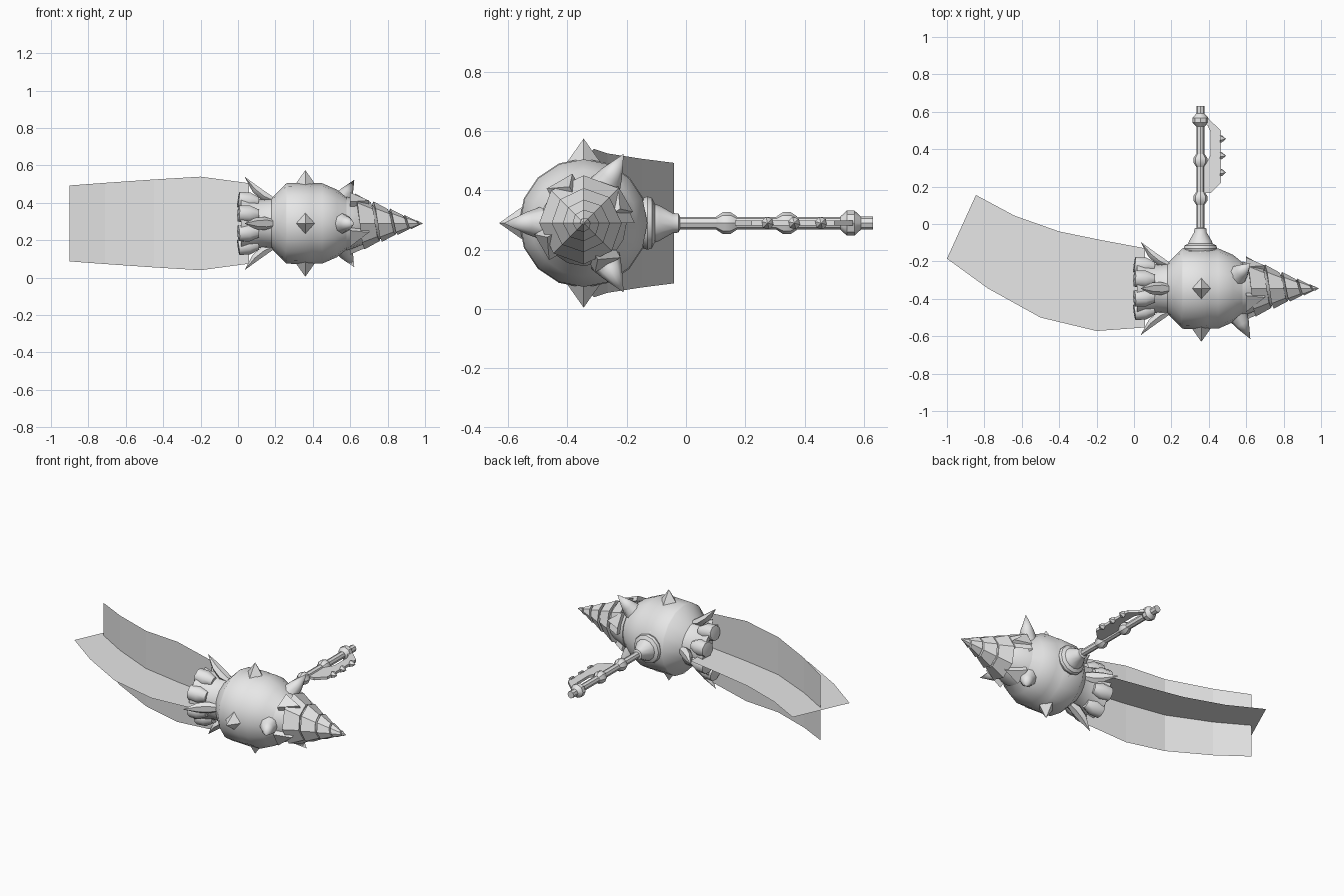
import bpy, bmesh, math
from mathutils import Vector

if "Cube" in bpy.data.objects:
    bpy.data.objects.remove(bpy.data.objects["Cube"])

AX = Vector((0, -0.345, 0.29))      # point on the head's long axis
grey = bpy.data.materials.new("steel_grey")
grey.diffuse_color = (0.8, 0.8, 0.8, 1)
grey.use_nodes = True
grey.node_tree.nodes["Principled BSDF"].inputs["Base Color"].default_value = grey.diffuse_color


def finish(name, verts, faces, smooth=None):
    me = bpy.data.meshes.new(name)
    me.from_pydata(verts, [], faces)
    bm = bmesh.new()
    bm.from_mesh(me)
    bmesh.ops.remove_doubles(bm, verts=bm.verts, dist=1e-5)
    bmesh.ops.recalc_face_normals(bm, faces=bm.faces)
    bm.to_mesh(me)
    bm.free()
    ob = bpy.data.objects.new(name, me)
    bpy.context.collection.objects.link(ob)
    me.materials.append(grey)
    if smooth:
        bpy.ops.object.select_all(action='DESELECT')
        ob.select_set(True)
        bpy.context.view_layer.objects.active = ob
        bpy.ops.object.shade_smooth_by_angle(angle=math.radians(smooth))
    return ob


def lathe(name, origin, axis, profile, sides=16, smooth=35, turn=0.0):
    """Revolve (distance along axis, radius) pairs about an axis."""
    origin, axis = Vector(origin), Vector(axis).normalized()
    u = axis.orthogonal().normalized()
    if abs(axis.x) < 0.99 and abs(axis.x) > 0 or axis.x == 0:
        u = axis.cross(Vector((1, 0, 0))).normalized()
    v = axis.cross(u)
    verts, faces = [], []
    for d, r in profile:
        for i in range(sides):
            a = 2 * math.pi * (i + turn) / sides
            verts.append(origin + axis * d + (u * math.cos(a) + v * math.sin(a)) * r)
    for j in range(len(profile) - 1):
        for i in range(sides):
            k = (i + 1) % sides
            faces.append((j * sides + i, j * sides + k, (j + 1) * sides + k, (j + 1) * sides + i))
    n = (len(profile) - 1) * sides
    if profile[0][1] > 0.001:
        faces.append(tuple(range(sides)))
    if profile[-1][1] > 0.001:
        faces.append(tuple(range(n, n + sides)))
    return finish(name, verts, faces, smooth)


def radial(deg):
    """Outward direction around the head; 0 is +y, 90 is +z."""
    a = math.radians(deg)
    return Vector((0, math.cos(a), math.sin(a)))


def spike(name, base, tip, r, sides=8):
    base, tip = Vector(base), Vector(tip)
    h = (tip - base).length
    return lathe(name, base, tip - base, [(0, r), (h * .45, r * .62), (h, 0.0)], sides, 50)


# Round head with its rear neck and seam ridges
lathe("head", AX, (1, 0, 0), [(.17, .125), (.185, .14), (.255, .212), (.262, .215), (.385, .218),
      (.39, .215), (.45, .215), (.53, .18), (.585, .135), (.62, .12)], 16)
lathe("neck", AX, (1, 0, 0), [(.19, .135), (.12, .13), (.05, .15), (.015, .16), (.015, .13),
      (.06, .11)], 16)

# Diamond spikes on the equator
for i, deg in enumerate((90, 180, 270)):
    d = radial(deg)
    lathe(f"equator_spike_{i}", AX + Vector((.36, 0, 0)) + d * .2, d, [(0, .06), (.085, 0)], 4, None)

# Forward-leaning spikes around the drill base
for i, deg in enumerate((60, 180, 300)):
    d = radial(deg)
    spike(f"front_spike_{i}", AX + Vector((.545, 0, 0)) + d * .125,
          AX + Vector((.622, 0, 0)) + d * .27, .062)

# Rear claws: curved, swept backward and outward
for i in range(4):
    d = radial(i * 90)
    t = d.cross(Vector((1, 0, 0)))
    path = [(.185, .125, .022), (.14, .145, .036), (.09, .185, .03), (.035, .25, .0)]
    verts, faces = [], []
    for x, r, w in path:
        c = AX + Vector((x, 0, 0)) + d * r
        out = Vector((.55, 0, 0)) + d * .8
        for k in range(6):
            a = k * math.pi / 3
            verts.append(c + t * w * math.cos(a) + out * w * .8 * math.sin(a))
    for j in range(3):
        for k in range(6):
            m = (k + 1) % 6
            faces.append((j * 6 + k, j * 6 + m, j * 6 + 6 + m, j * 6 + 6 + k))
    faces.append(tuple(range(6)))
    finish(f"rear_claw_{i}", verts, faces, 50)

# Rounded exhaust pads between and under the claws
for i in range(8):
    d = radial(i * 45 + 22.5)
    lathe(f"exhaust_pad_{i}", AX + d * .138, Vector((1, 0, 0)) - d * .15,
          [(0, .03), (.003, .046), (.06, .05), (.11, .03)], 8, 50)

# Drill: core cone plus an overlapping spiral band
lathe("drill_core", AX, (1, 0, 0), [(.58, .145), (.99, 0)], 16)
STEPS, TURNS = 8, 5
verts, faces = [], []
N = STEPS * TURNS


def drill_x(s):
    return .6 + .385 * (1 - (1 - max(0, min(1, s))) ** 1.35)


for k in range(N + 1):
    s = k / N
    x0, x1 = drill_x(s), drill_x(s + .85 / TURNS)
    d = radial(k * 360 / STEPS)
    r0 = .17 * (.99 - x0) / .39 + .002
    r1 = .158 * (.99 - x1) / .39
    for x, r in ((x0, r0 * .8), (x0, r0), (x1, r1), (x1, r1 * .85)):
        verts.append(AX + Vector((x, 0, 0)) + d * r)
for k in range(N):
    for j in range(3):
        a = k * 4 + j
        faces.append((a, a + 1, a + 5, a + 4))
finish("drill_spiral", verts, faces, 30)

# Torn leading blades at the drill base
for i, deg in enumerate((30, 120, 210, 300)):
    d = radial(deg)
    t = d.cross(Vector((1, 0, 0)))
    p = AX + Vector((.6, 0, 0)) + d * .163
    q = AX + Vector((.7, 0, 0)) + d * .13
    verts = [p - t * .05, p + t * .05, q + t * .02, p - t * .05 - d * .03, p + t * .05 - d * .03, q + t * .02 - d * .03]
    finish(f"drill_blade_{i}", verts, [(0, 1, 2), (3, 5, 4), (0, 3, 4, 1), (1, 4, 5, 2), (2, 5, 3, 0)])

# Handle socket and shaft
H = (.355, 0, .29)
lathe("handle_socket", H, (0, 1, 0), [(-.2, .1), (-.155, .1), (-.145, .085), (-.13, .09), (-.115, .085),
      (-.105, .065), (-.09, .06), (-.045, .034), (-.025, .032), (-.02, .02)], 12)
lathe("handle_shaft", H, (0, 1, 0), [(-.05, .021), (.59, .021), (.59, .022), (.63, .022)], 8)
for i, (y, r) in enumerate(((.137, .037), (.34, .037), (.555, .042))):
    lathe(f"handle_knob_{i}", H, (0, 1, 0), [(y - .035, .022), (y - .013, r), (y + .013, r),
          (y + .035, .022)], 8)

# Flat hand guard with teeth along its outer edge
guard = [(.375, .575), (.40, .56), (.465, .50), (.465, .22), (.41, .165), (.375, .165),
         (.375, .33), (.39, .33), (.41, .37), (.41, .49), (.395, .525), (.375, .535)]
n = len(guard)
verts = [(x, y, .29 + z) for z in (-.008, .008) for x, y in guard]
faces = [tuple(range(n)), tuple(range(n, 2 * n))]
faces += [(i, (i + 1) % n, n + (i + 1) % n, n + i) for i in range(n)]
finish("hand_guard", verts, faces)
for i, y in enumerate((.275, .365, .455)):
    lathe(f"guard_tooth_{i}", (.46, y, .29), (1, 0, 0), [(0, .022), (.012, .018), (.032, 0)], 6)


# Exhaust trail: two crossed curved sheets
def sheet(name, top, bottom):
    m = len(top)
    finish(name, top + bottom, [(i, i + 1, m + i + 1, m + i) for i in range(m - 1)])


sheet("trail_flat", [(x, y, .29) for x, y in
      ((-.845, .155), (-.64, .045), (-.4, -.04), (-.18, -.085), (.06, -.13))],
      [(x, y, .29) for x, y in
      ((-1, -.185), (-.78, -.345), (-.5, -.5), (-.2, -.572), (.06, -.553))])
curve = ((-.9, -.04, .203), (-.71, -.15, .217), (-.45, -.265, .235), (-.2, -.31, .25), (.06, -.345, .215))
sheet("trail_upright", [(x, y, .29 + h) for x, y, h in curve], [(x, y, .29 - h) for x, y, h in curve])
